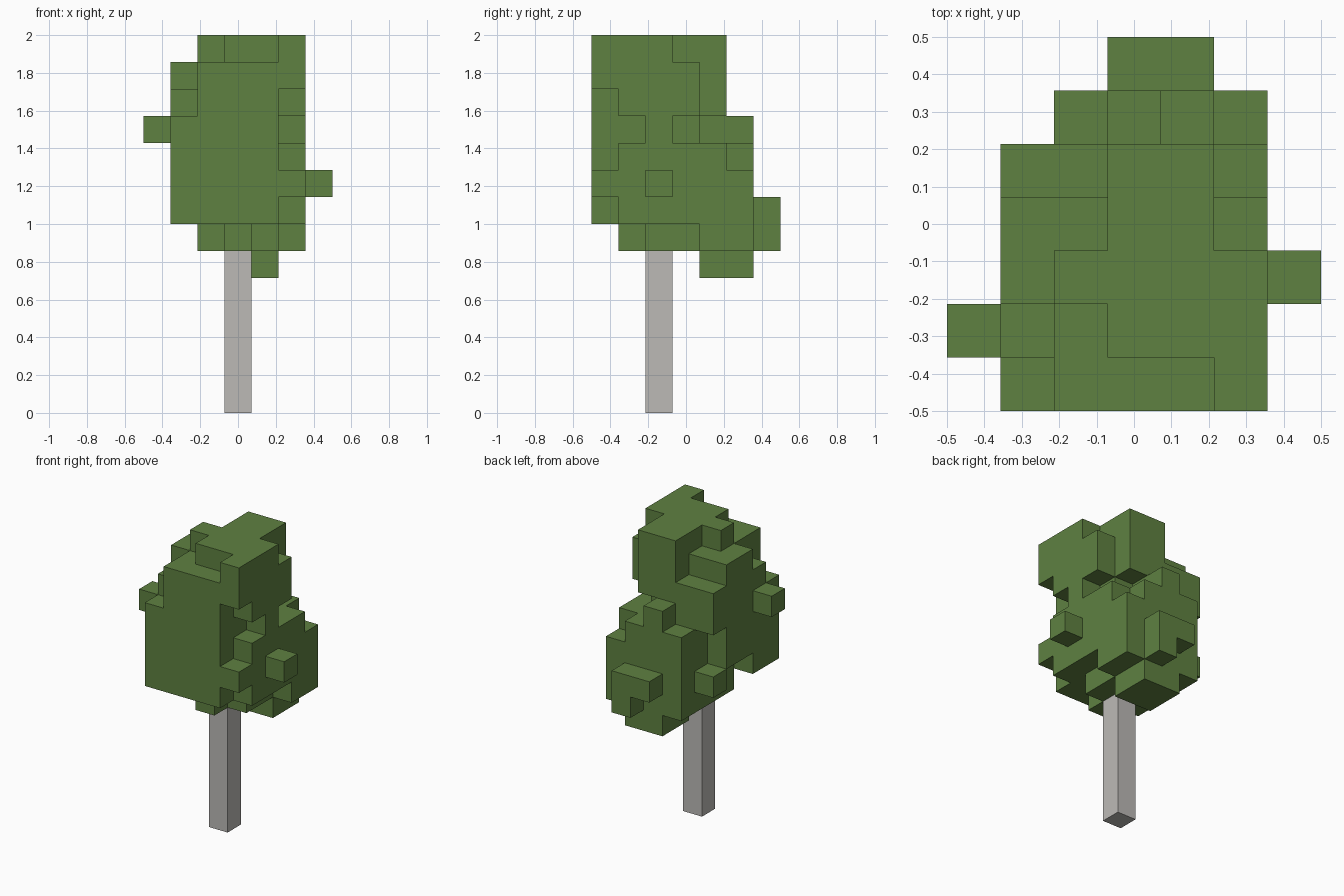
import bpy
import bmesh
from itertools import product
from mathutils import Vector

default_cube = bpy.data.objects.get("Cube")
if default_cube:
    bpy.data.objects.remove(default_cube, do_unlink=True)

GRID = 7                      # cells across the footprint
CELL = 1 / GRID
ONE = (1, 1, 1)
AXES = [Vector(a) for a in ((1, 0, 0), (0, 1, 0), (0, 0, 1))]


def make_material(name, colour):
    material = bpy.data.materials.new(name)
    material.use_nodes = True
    material.diffuse_color = colour
    shader = material.node_tree.nodes["Principled BSDF"]
    shader.inputs["Base Color"].default_value = colour
    shader.inputs["Roughness"].default_value = 0.9
    return material


def fill(cells, corner, size=ONE):
    """Add a solid block of cells, given its lowest corner and its size."""
    for step in product(*(range(length) for length in size)):
        cells.add(tuple(c + s for c, s in zip(corner, step)))


def build_object(name, cells, material):
    """Skin the cells with their outer faces only."""
    bm = bmesh.new()
    corners = {}

    def vertex(point):
        key = tuple(round(value) for value in point)
        if key not in corners:
            x, y, z = key
            corners[key] = bm.verts.new((x * CELL - 0.5, y * CELL - 0.5, z * CELL))
        return corners[key]

    for cell in sorted(cells):
        base = Vector(cell)
        for index, axis in enumerate(AXES):
            u, v = AXES[(index + 1) % 3], AXES[(index + 2) % 3]
            for outward in (True, False):
                neighbour = base + axis if outward else base - axis
                if tuple(round(value) for value in neighbour) in cells:
                    continue
                start = base + axis if outward else base
                loop = [start, start + u, start + u + v, start + v]
                if not outward:
                    loop.reverse()
                bm.faces.new([vertex(point) for point in loop])

    mesh = bpy.data.meshes.new(name)
    bm.to_mesh(mesh)
    bm.free()
    mesh.materials.append(material)
    obj = bpy.data.objects.new(name, mesh)
    bpy.context.collection.objects.link(obj)
    return obj


leaf_green = make_material("leaf green", (0.114, 0.220, 0.053, 1))
bark_grey = make_material("bark grey", (0.503, 0.491, 0.468, 1))

# Trunk
trunk_cells = set()
fill(trunk_cells, (3, 2, 0), (1, 1, 6))
build_object("trunk", trunk_cells, bark_grey)

leaves = set()

# Main body of the foliage and its underside
fill(leaves, (2, 0, 7), (3, 4, 6))
fill(leaves, (2, 2, 6), (3, 2, 1))
fill(leaves, (3, 1, 6))

# Crown
fill(leaves, (3, 1, 11), (2, 4, 3))
fill(leaves, (2, 2, 13), (4, 1, 1))
fill(leaves, (5, 1, 11), (1, 2, 3))
fill(leaves, (5, 0, 12), (1, 1, 2))
fill(leaves, (5, 3, 11), (1, 1, 2))

# Clumps on the +x side
fill(leaves, (5, 1, 7), (1, 4, 3))
fill(leaves, (5, 2, 10))
fill(leaves, (5, 0, 8))
fill(leaves, (6, 2, 8))

# Clumps on the -x side
fill(leaves, (1, 0, 7), (1, 2, 4))
fill(leaves, (1, 2, 8), (1, 2, 5))
fill(leaves, (1, 4, 10), (2, 1, 2))
fill(leaves, (1, 1, 11))
fill(leaves, (1, 4, 7))
fill(leaves, (0, 1, 10))

# Low clump at the back
fill(leaves, (2, 4, 6), (3, 2, 4))
fill(leaves, (5, 4, 6), (1, 2, 3))
fill(leaves, (3, 4, 10), (1, 2, 1))
fill(leaves, (3, 4, 5), (2, 2, 1))
fill(leaves, (3, 6, 7), (2, 1, 1))
fill(leaves, (4, 6, 6))

build_object("foliage", leaves, leaf_green)
